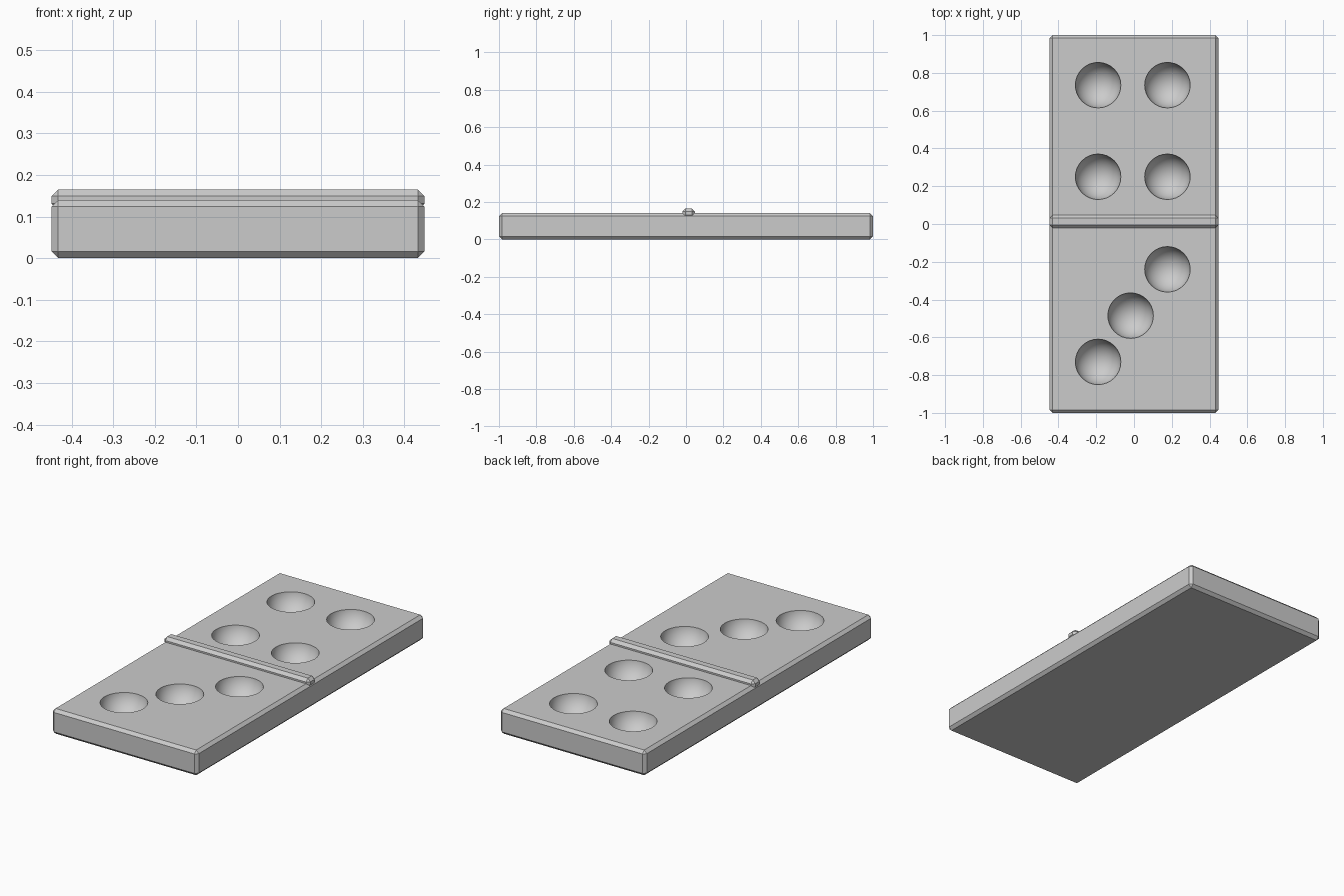
import bpy

default = bpy.data.objects.get("Cube")
if default:
    bpy.data.objects.remove(default, do_unlink=True)

HALF_W, TOP = 0.448, 0.14
PIP_R, PIP_RAISE = 0.122, 0.015

grey = bpy.data.materials.new("plain grey")
grey.use_nodes = True
colour = (0.6, 0.6, 0.6, 1)
grey.diffuse_color = colour
grey.node_tree.nodes["Principled BSDF"].inputs["Base Color"].default_value = colour


def chamfered_box(name, low, high, chamfer):
    """Box between two corners with flat chamfers on every edge."""
    bpy.ops.mesh.primitive_cube_add(size=1, location=[(a + b) / 2 for a, b in zip(low, high)])
    box = bpy.context.object
    box.name = name
    box.scale = [b - a for a, b in zip(low, high)]
    bpy.ops.object.transform_apply(location=False, rotation=False, scale=True)
    box.data.materials.append(grey)
    bevel = box.modifiers.new("chamfer", 'BEVEL')
    bevel.width = chamfer
    bevel.segments = 1
    bpy.ops.object.modifier_apply(modifier=bevel.name)
    return box


# Tile body and raised bar across its middle
tile = chamfered_box("tile_body", (-HALF_W, -1, 0), (HALF_W, 1, TOP), 0.016)
bar = chamfered_box("divider_bar", (-HALF_W, -0.02, 0.115), (HALF_W, 0.047, 0.165), 0.016)

# Pips: four in a square at the back, three on a diagonal at the front
pips = [(x, y) for x in (-0.19, 0.177) for y in (0.25, 0.735)]
pips += [(0.177, -0.24), (-0.018, -0.485), (-0.19, -0.73)]
cutters = []
for x, y in pips:
    bpy.ops.mesh.primitive_uv_sphere_add(segments=32, ring_count=16, radius=PIP_R,
                                         location=(x, y, TOP + PIP_RAISE))
    cutter = bpy.context.object
    cutter.data.materials.append(grey)
    cutters.append(cutter)

# Join the spheres and carve the hollows
for cutter in cutters:
    cutter.select_set(True)
bpy.ops.object.join()
pip_cutter = bpy.context.object
pip_cutter.name = "pip_cutter"
cut = tile.modifiers.new("pip hollows", 'BOOLEAN')
cut.operation = 'DIFFERENCE'
cut.solver = 'EXACT'
cut.object = pip_cutter
bpy.ops.object.select_all(action='DESELECT')
tile.select_set(True)
bpy.context.view_layer.objects.active = tile
bpy.ops.object.modifier_apply(modifier=cut.name)
bpy.data.objects.remove(pip_cutter, do_unlink=True)

# Smooth hollows, crisp chamfers and rims
bpy.ops.object.shade_smooth_by_angle(angle=0.52)
